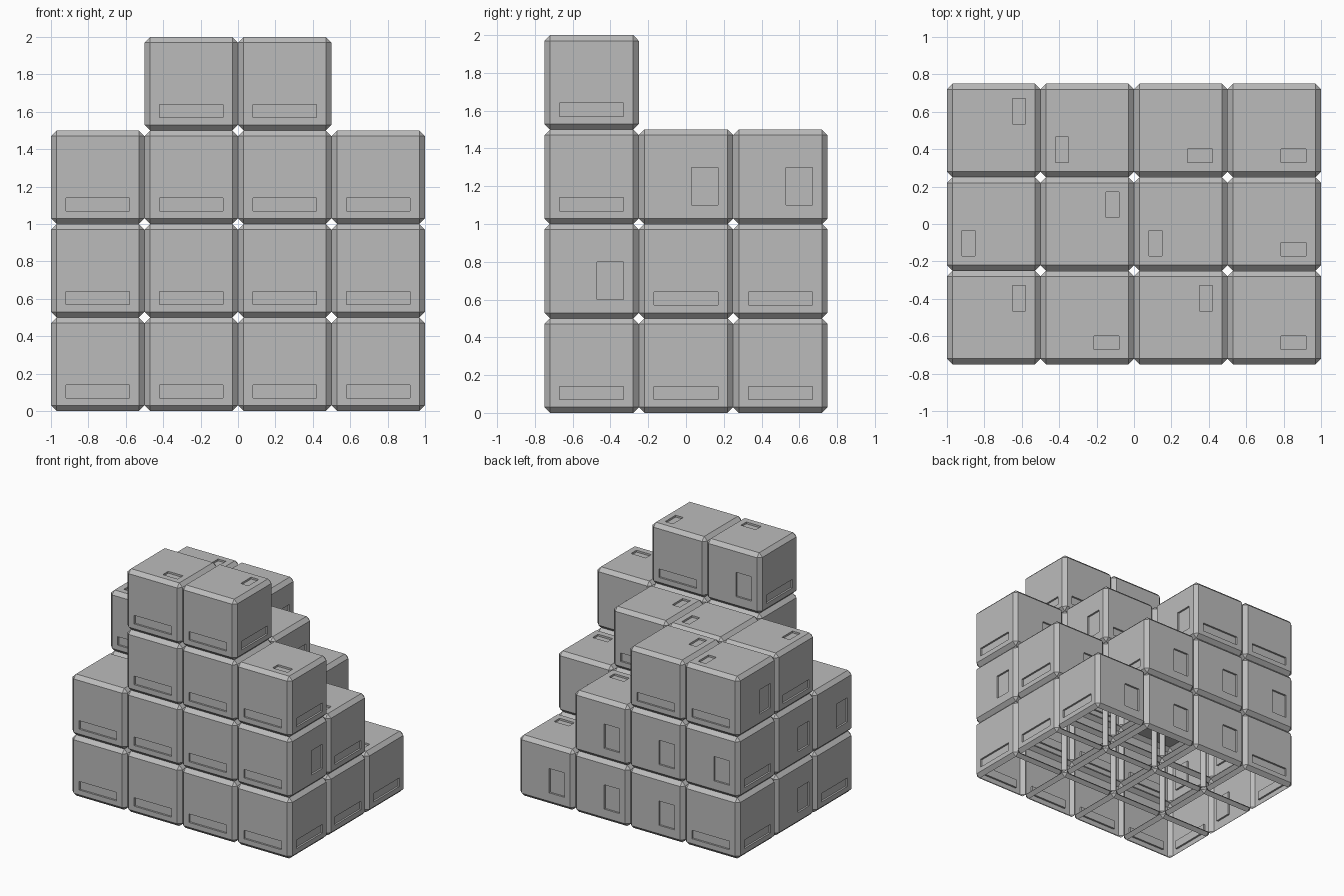
import bpy
import bmesh
from math import radians
from mathutils import Matrix, Vector

cube = bpy.data.objects.get("Cube")
if cube:
    bpy.data.objects.remove(cube, do_unlink=True)

SIZE = 0.5       # edge of one box
CHAMFER = 0.03   # width of the cut edges
DEPTH = 0.015    # depth of the recessed slots

# Slot rectangles in face coordinates: left, right, bottom, top
WIDE_SLOT = (-0.17, 0.17, -0.18, -0.11)
TALL_SLOT = (0.03, 0.17, -0.15, 0.05)
LID_SLOT = (0.10, 0.17, 0.035, 0.17)

# Stack heights, rows from front to back, columns from -x to +x
HEIGHTS = [(2, 4, 4, 3),
           (3, 3, 3, 2),
           (3, 3, 2, 1)]

# Turn of the topmost box of every stack, in degrees
TOP_TURNS = [(0, -90, 0, -90),
             (180, 0, 180, -90),
             (0, 180, -90, -90)]

# Turns of lower boxes that differ from the usual quarter turn
LOWER_TURNS = {(3, 0, 1): 180, (0, 2, 0): 180, (0, 1, 0): 0, (0, 1, 1): 0}

gray = bpy.data.materials.new("box gray")
gray.use_nodes = True
gray.diffuse_color = (0.5, 0.5, 0.5, 1)
gray.node_tree.nodes["Principled BSDF"].inputs["Base Color"].default_value = gray.diffuse_color


def occupied(col, row, level):
    if level < 0:
        return True  # boxes rest on the ground
    if not (0 <= row < len(HEIGHTS) and 0 <= col < len(HEIGHTS[0])):
        return False
    return level < HEIGHTS[row][col]


def turn_of(col, row, level):
    if level == HEIGHTS[row][col] - 1:
        return TOP_TURNS[row][col]
    return LOWER_TURNS.get((col, row, level), -90)


def cut_slot(bm, face, normal, up, rect):
    """Replace a flat face by a frame around a recessed rectangle."""
    right = up.cross(normal)
    left_x, right_x, low, high = rect
    outer = list(face.verts)
    rim, floor = [], []
    for v in outer:
        a = right_x if v.co.dot(right) > 0 else left_x
        b = high if v.co.dot(up) > 0 else low
        p = right * a + up * b + normal * SIZE / 2
        rim.append(bm.verts.new(p))
        floor.append(bm.verts.new(p - normal * DEPTH))
    bm.faces.remove(face)
    for i in range(4):
        j = (i + 1) % 4
        bm.faces.new((outer[i], outer[j], rim[j], rim[i]))
        bm.faces.new((rim[i], rim[j], floor[j], floor[i]))
    bm.faces.new(floor)


def make_box(col, row, level):
    bm = bmesh.new()
    bmesh.ops.create_cube(bm, size=SIZE)
    bmesh.ops.bevel(bm, geom=bm.edges[:], offset=CHAMFER, segments=1,
                    affect='EDGES', profile=0.5)
    bm.normal_update()
    turn = Matrix.Rotation(radians(turn_of(col, row, level)), 3, 'Z')
    tall_side = turn @ Vector((-1, 0, 0))
    panels = [f for f in bm.faces if max(abs(c) for c in f.normal) > 0.99]
    for face in panels:
        normal = Vector([round(c) for c in face.normal])
        dx, dy, dz = (int(c) for c in normal)
        if occupied(col + dx, row + dy, level + dz):
            bm.faces.remove(face)  # covered panels are left open
        elif dz:
            cut_slot(bm, face, normal, turn @ Vector((0, 1, 0)), LID_SLOT)
        else:
            rect = TALL_SLOT if normal.dot(tall_side) > 0.9 else WIDE_SLOT
            cut_slot(bm, face, normal, Vector((0, 0, 1)), rect)
    name = f"box_level{level + 1}_row{row + 1}_column{col + 1}"
    mesh = bpy.data.meshes.new(name)
    bm.to_mesh(mesh)
    bm.free()
    mesh.materials.append(gray)
    box = bpy.data.objects.new(name, mesh)
    box.location = ((col - 1.5) * SIZE, (row - 1) * SIZE, (level + 0.5) * SIZE)
    bpy.context.collection.objects.link(box)


# Stacks of boxes
for row, heights in enumerate(HEIGHTS):
    for col, height in enumerate(heights):
        for level in range(height):
            make_box(col, row, level)
